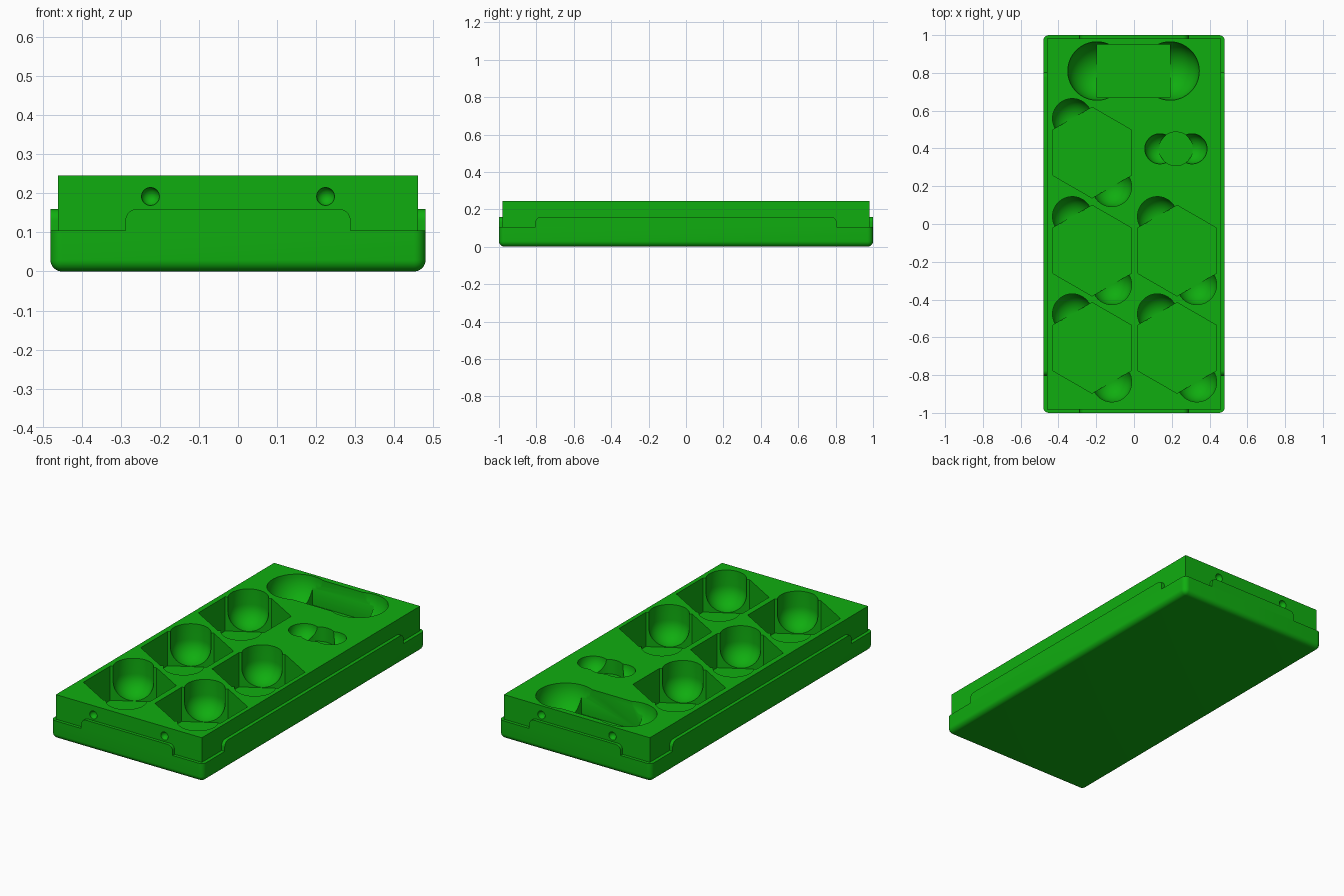
import bpy, bmesh, math
from math import sin, cos, pi
from mathutils import Matrix, Vector

if "Cube" in bpy.data.objects:
    bpy.data.objects.remove(bpy.data.objects["Cube"], do_unlink=True)

GREEN = (0.005, 0.42, 0.005, 1)
green = bpy.data.materials.new("green_plastic")
green.use_nodes = True
green.diffuse_color = GREEN
green.node_tree.nodes["Principled BSDF"].inputs["Base Color"].default_value = GREEN

TOP = 0.245        # top of the insert
LEDGE = 0.105      # tray rim
LIP = 0.16         # raised lip
FLOOR = 0.05       # deep pocket floor
WX, WY = 0.48, 1.0      # tray half sizes
IX, IY = 0.46, 0.982    # insert half sizes


def finish(name, bm):
    bmesh.ops.recalc_face_normals(bm, faces=bm.faces)
    me = bpy.data.meshes.new(name)
    bm.to_mesh(me)
    bm.free()
    ob = bpy.data.objects.new(name, me)
    me.materials.append(green)
    bpy.context.scene.collection.objects.link(ob)
    return ob


def prism(name, pts, direction):
    bm = bmesh.new()
    face = bm.faces.new([bm.verts.new(p) for p in pts])
    new = bmesh.ops.extrude_face_region(bm, geom=[face])["geom"]
    bmesh.ops.translate(bm, vec=Vector(direction),
                        verts=[v for v in new if isinstance(v, bmesh.types.BMVert)])
    return finish(name, bm)


def box(name, x0, x1, y0, y1, z0, z1):
    pts = [(x0, y0, z0), (x1, y0, z0), (x1, y1, z0), (x0, y1, z0)]
    return prism(name, pts, (0, 0, z1 - z0))


def polygon(name, x, y, r, sides, bottom):
    # first corner points along +y
    pts = [(x + r * sin(2 * pi * i / sides), y + r * cos(2 * pi * i / sides), bottom)
           for i in range(sides)]
    return prism(name, pts, (0, 0, 0.5))


def bowl(name, x, y, r, bottom):
    # round-bottomed bore, open upwards
    bm = bmesh.new()
    bmesh.ops.create_uvsphere(bm, u_segments=48, v_segments=24, radius=r,
                              matrix=Matrix.Rotation(0.04, 4, "Z"))
    upper = [v for v in bm.verts if v.co.z > r * 0.01]
    bmesh.ops.delete(bm, geom=upper, context="VERTS")
    rim = [e for e in bm.edges if e.is_boundary]
    new = bmesh.ops.extrude_edge_only(bm, edges=rim)["geom"]
    bmesh.ops.translate(bm, vec=(0, 0, 0.4),
                        verts=[v for v in new if isinstance(v, bmesh.types.BMVert)])
    bmesh.ops.holes_fill(bm, edges=[e for e in bm.edges if e.is_boundary], sides=0)
    bmesh.ops.translate(bm, vec=(x, y, bottom + r), verts=bm.verts)
    return finish(name, bm)


def ball(name, x, y, z, r):
    bm = bmesh.new()
    bmesh.ops.create_uvsphere(bm, u_segments=32, v_segments=16, radius=r,
                              matrix=Matrix.Translation((x, y, z)) @ Matrix.Rotation(0.04, 4, "Z"))
    return finish(name, bm)


def activate(ob):
    bpy.ops.object.select_all(action="DESELECT")
    ob.select_set(True)
    bpy.context.view_layer.objects.active = ob


def cut(target, cutters):
    # subtract all cutters in a single pass
    tools = bpy.data.collections.new("cutters")
    bpy.context.scene.collection.children.link(tools)
    for c in cutters:
        bpy.context.scene.collection.objects.unlink(c)
        tools.objects.link(c)
    activate(target)
    mod = target.modifiers.new("cut", "BOOLEAN")
    mod.operation = "DIFFERENCE"
    mod.solver = "MANIFOLD"
    mod.operand_type = "COLLECTION"
    mod.collection = tools
    bpy.ops.object.modifier_apply(modifier=mod.name)
    for c in cutters:
        bpy.data.objects.remove(c, do_unlink=True)
    bpy.data.collections.remove(tools)


def smooth(ob):
    activate(ob)
    bpy.ops.object.shade_smooth_by_angle(angle=math.radians(30))


# Tray with rounded bottom and corners, hollowed for the insert
bm = bmesh.new()
bmesh.ops.create_cube(bm, size=1, matrix=Matrix.Translation((0, 0, LEDGE / 2))
                      @ Matrix.Diagonal((2 * WX, 2 * WY, LEDGE, 1)))
soft = [e for e in bm.edges if min(v.co.z for v in e.verts) < 0.01]
bmesh.ops.bevel(bm, geom=soft, offset=0.03, segments=8, profile=0.5, affect="EDGES")
tray = finish("tray", bm)
cut(tray, [box("tray_cavity", -IX, IX, -IY, IY, 0.03, 0.5)])
smooth(tray)


# Raised lips on the four tray walls, upper corners rounded
def lip(name, half, place, direction):
    r = 0.03
    prof = [(-half, LEDGE), (half, LEDGE)]
    for side, start in ((1, 0), (-1, pi / 2)):
        for i in range(9):
            a = start + pi / 2 * i / 8
            prof.append((side * (half - r) + r * cos(a), LIP - r + r * sin(a)))
    smooth(prism(name, [place(u, z) for u, z in prof], direction))


for s, ends, sides in ((-1, "front", "right"), (1, "back", "left")):
    lip(ends + "_lip", 0.288, lambda u, z: (u, s * IY, z), (0, s * (WY - IY), 0))
    lip(sides + "_lip", 0.805, lambda u, z: (s * IX, u, z), (s * (WX - IX), 0, 0))

# Insert block with all of its pockets
insert = box("insert", -IX, IX, -IY, IY, 0.03, TOP)
cutters = []

# Hexagonal pockets with two finger scoops on opposite sides
APOTHEM = 0.208
HEX_R = APOTHEM / cos(pi / 6)
for x, y in ((-0.222, 0.378), (-0.222, -0.141), (-0.222, -0.656),
             (0.228, -0.141), (0.228, -0.656)):
    cutters.append(polygon("hex_pocket", x, y, HEX_R, 6, FLOOR))
    for s in (-1, 1):
        reach = s * (APOTHEM + 0.001)
        cutters.append(bowl("hex_scoop", x + reach * sin(pi / 6),
                            y - reach * cos(pi / 6), 0.105, FLOOR + 0.002))

# Rectangular pocket with end scoops
cutters.append(box("long_pocket", -0.195, 0.19, 0.671, 0.95, TOP - 0.157, 0.6))
for x in (-0.196, 0.191):
    cutters.append(bowl("long_scoop", x, 0.81, 0.155, TOP - 0.153))

# Small round pocket with side scoops
cutters.append(polygon("round_pocket", 0.222, 0.398, 0.089, 64, TOP - 0.082))
for s in (-1, 1):
    cutters.append(bowl("round_scoop", 0.222 + s * 0.085, 0.398, 0.08, TOP - 0.078))

# Dimples in the end walls
for x in (-0.224, 0.224):
    for y in (-IY, IY):
        cutters.append(ball("dimple", x, y, 0.192, 0.023))

cut(insert, cutters)
smooth(insert)
